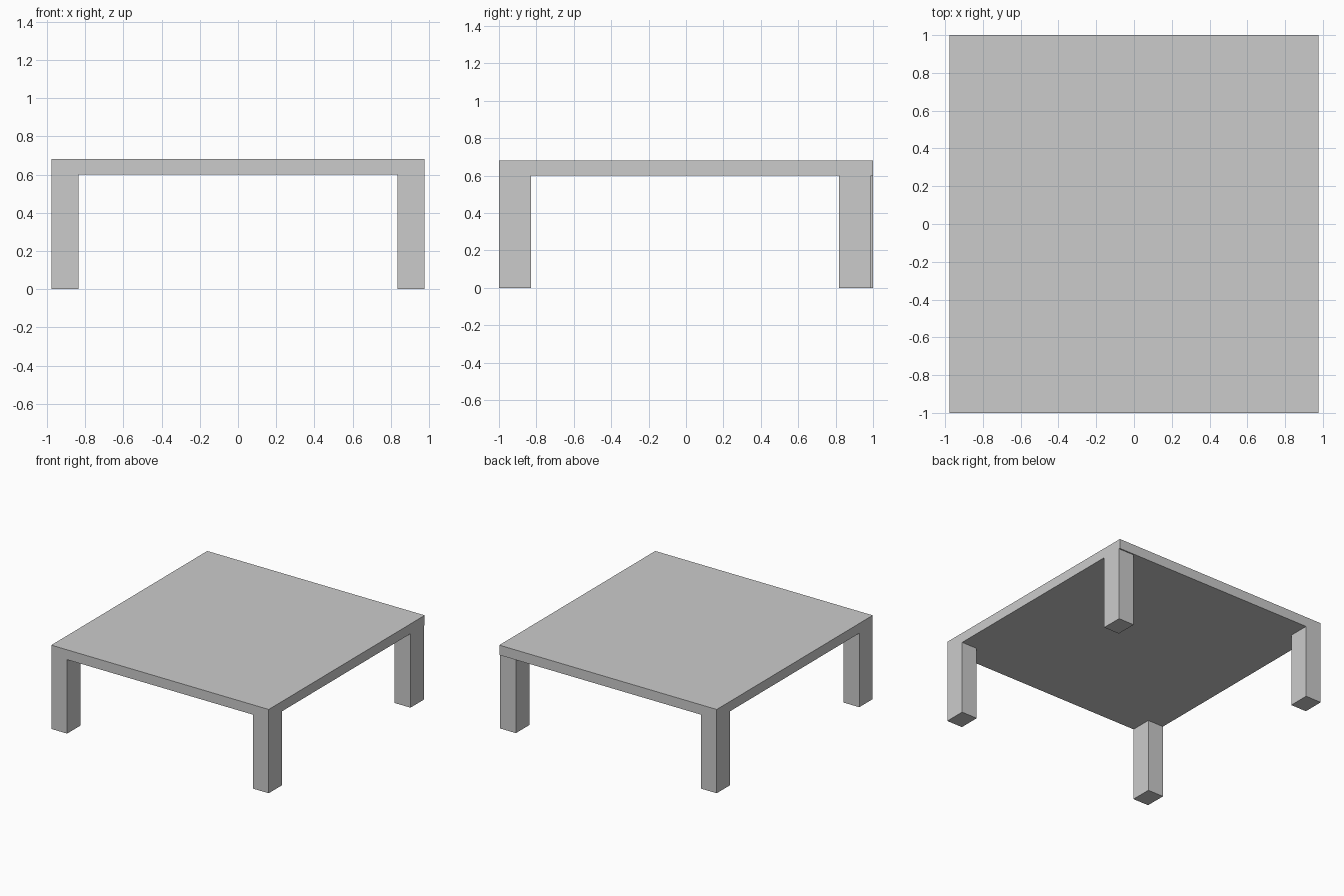
import bpy

if "Cube" in bpy.data.objects:
    bpy.data.objects.remove(bpy.data.objects["Cube"])


def box(name, x0, x1, y0, y1, z0, z1):
    bpy.ops.mesh.primitive_cube_add(size=1, location=((x0 + x1) / 2, (y0 + y1) / 2, (z0 + z1) / 2))
    ob = bpy.context.object
    ob.name = name
    ob.scale = (x1 - x0, y1 - y0, z1 - z0)
    bpy.ops.object.transform_apply(location=False, rotation=False, scale=True)
    return ob


W, D = 0.976, 1.0            # half width and half depth
TOP, UNDER = 0.68, 0.60      # tabletop faces
LEG_X, LEG_Y = 0.142, 0.172  # leg section

# Tabletop
box("tabletop", -W, W, -D, D, UNDER, TOP)

# Corner legs, the back right one set in slightly
for name, sx, sy, inset in (("front_left_leg", -1, -1, 0), ("front_right_leg", 1, -1, 0),
                            ("back_left_leg", -1, 1, 0), ("back_right_leg", 1, 1, 0.01)):
    xs = sorted((sx * W, sx * (W - LEG_X)))
    ys = sorted((sy * (D - inset), sy * (D - inset - LEG_Y)))
    box(name, *xs, *ys, 0, UNDER)
